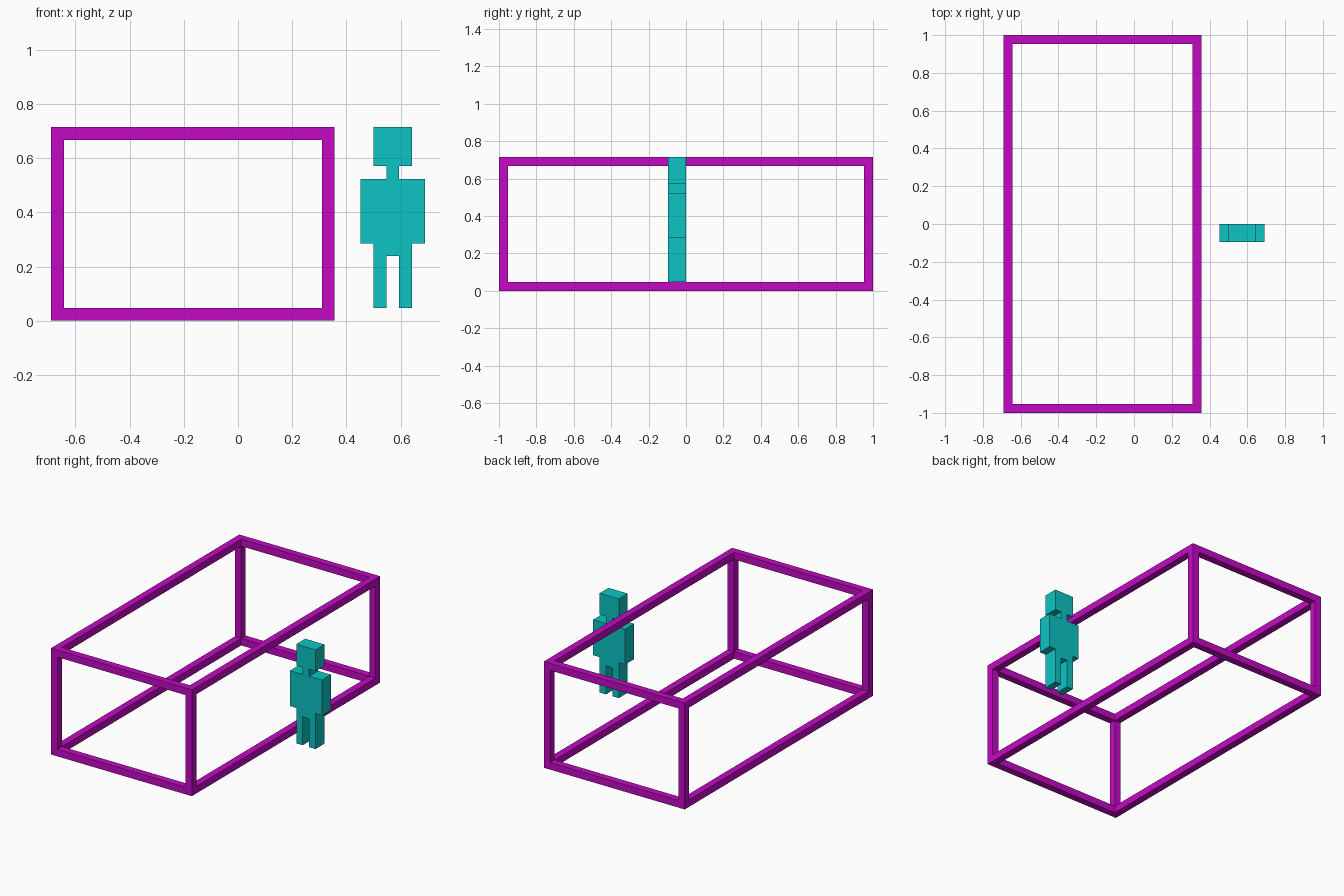
import bpy, bmesh
from mathutils import Vector

cube = bpy.data.objects.get("Cube")
if cube:
    bpy.data.objects.remove(cube, do_unlink=True)

U = 2 / 21                       # one grid module
U = U / 2                        # beam thickness


def material(name, rgb):
    m = bpy.data.materials.new(name)
    m.use_nodes = True
    m.diffuse_color = (*rgb, 1)
    bsdf = next(n for n in m.node_tree.nodes if n.type == 'BSDF_PRINCIPLED')
    bsdf.inputs["Base Color"].default_value = (*rgb, 1)
    return m


magenta = material("magenta", (0.55, 0.003, 0.55))
teal = material("teal", (0.004, 0.55, 0.55))


def add_object(name, bm, mat):
    bmesh.ops.recalc_face_normals(bm, faces=bm.faces)
    mesh = bpy.data.meshes.new(name)
    bm.to_mesh(mesh)
    bm.free()
    mesh.materials.append(mat)
    obj = bpy.data.objects.new(name, mesh)
    bpy.context.collection.objects.link(obj)
    return obj


def box(name, low, high, mat):
    """Box between two corners given in beam thicknesses."""
    low, high = Vector(low) * U, Vector(high) * U
    bm = bmesh.new()
    bmesh.ops.create_cube(bm, size=1)
    bmesh.ops.scale(bm, vec=high - low, verts=bm.verts)
    bmesh.ops.translate(bm, vec=(low + high) / 2, verts=bm.verts)
    return add_object(name, bm, mat)


# Open box frame: limits of the outer faces
X0, X1, Y0, Y1, H = -14.5, 7.5, -21, 21, 15
x_sides = (("right", X0), ("left", X1 - 1))
y_sides = (("front", Y0), ("back", Y1 - 1))
z_sides = (("lower", 0), ("upper", H - 1))

# Corner posts
for yn, y in y_sides:
    for xn, x in x_sides:
        box(f"{yn}_{xn}_post", (x, y, 0), (x + 1, y + 1, H), magenta)

# Cross beams and long rails fitted between the posts
for zn, z in z_sides:
    for yn, y in y_sides:
        box(f"{zn}_{yn}_beam", (X0 + 1, y, z), (X1 - 1, y + 1, z + 1), magenta)
    for xn, x in x_sides:
        box(f"{zn}_{xn}_rail", (x, Y0 + 1, z), (x + 1, Y1 - 1, z + 1), magenta)

# Standing figure: half outline (offset from its centre line, height), mirrored
half = [(0.5, 5), (0.5, 1), (1.5, 1), (1.5, 6), (2.5, 6), (2.5, 11),
        (0.5, 11), (0.5, 12), (1.5, 12), (1.5, 15)]
outline = half + [(-x, z) for x, z in reversed(half)]
bm = bmesh.new()
face = bm.faces.new([bm.verts.new(((12 + x) * U, -2 * U, z * U)) for x, z in outline])
extruded = bmesh.ops.extrude_face_region(bm, geom=[face], use_keep_orig=True)
bmesh.ops.translate(bm, vec=(0, 2 * U, 0),
                    verts=[g for g in extruded["geom"] if isinstance(g, bmesh.types.BMVert)])
add_object("standing_figure", bm, teal)
